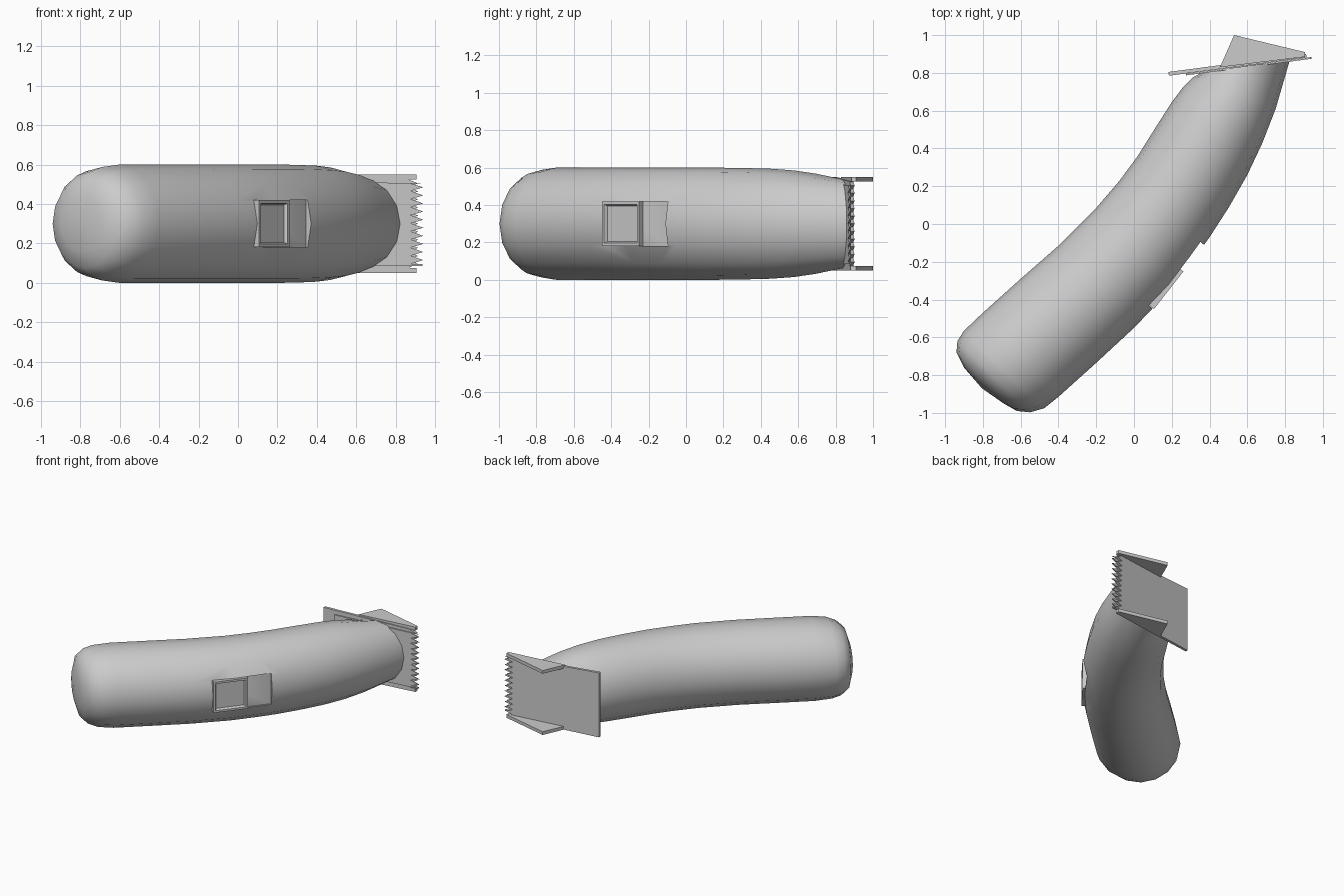
import bpy, bmesh, math
from mathutils import Vector

if "Cube" in bpy.data.objects:
    bpy.data.objects.remove(bpy.data.objects["Cube"])

ZC = 0.30


def finish(name, bm, smooth=False):
    bmesh.ops.recalc_face_normals(bm, faces=bm.faces[:])
    me = bpy.data.meshes.new(name)
    bm.to_mesh(me)
    bm.free()
    ob = bpy.data.objects.new(name, me)
    bpy.context.collection.objects.link(ob)
    if smooth:
        smooth_shade(ob)
    return ob


def smooth_shade(ob):
    bpy.ops.object.select_all(action='DESELECT')
    ob.select_set(True)
    bpy.context.view_layer.objects.active = ob
    bpy.ops.object.shade_smooth_by_angle(angle=math.radians(35))


def prism(name, pts, offset):
    """Extrude a 3D polygon along an offset vector."""
    bm = bmesh.new()
    face = bm.faces.new([bm.verts.new(p) for p in pts])
    new = bmesh.ops.extrude_face_region(bm, geom=[face])['geom']
    bmesh.ops.translate(bm, vec=offset, verts=[v for v in new if isinstance(v, bmesh.types.BMVert)])
    return finish(name, bm)


# Handle: elliptical sections given by left point, right point and half height
sections = [
    (-.90, -.76, -.69, -.95, .14), (-.94, -.68, -.62, -.99, .225),
    (-.935, -.62, -.55, -.997, .265), (-.90, -.565, -.475, -.975, .288),
    (-.80, -.47, -.40, -.915, .30), (-.60, -.29, -.20, -.735, .30),
    (-.40, -.115, .0, -.55, .30), (-.20, .085, .20, -.34, .30),
    (-.08, .225, .31, -.195, .30), (.02, .36, .40, -.07, .30),
    (.12, .52, .50, .085, .298), (.20, .645, .60, .26, .294),
    (.26, .725, .68, .43, .285), (.31, .775, .75, .61, .268),
    (.365, .805, .825, .868, .238)]
N = 16
bm = bmesh.new()
rings = []
for lx, ly, rx, ry, h in sections:
    c = Vector(((lx + rx) / 2, (ly + ry) / 2, ZC))
    half = Vector(((rx - lx) / 2, (ry - ly) / 2, 0))
    rings.append([bm.verts.new(c + half * math.cos(a) + Vector((0, 0, h * math.sin(a))))
                  for a in (2 * math.pi * i / N for i in range(N))])
for a, b in zip(rings, rings[1:]):
    for i in range(N):
        j = (i + 1) % N
        bm.faces.new((a[i], a[j], b[j], b[i]))
tip = bm.verts.new((-.805, -.87, ZC))
for i in range(N):
    bm.faces.new((tip, rings[0][(i + 1) % N], rings[0][i]))
bm.faces.new(rings[-1])
handle = finish("handle", bm)

# Switch frame of reference: s along the handle, n outwards
S = Vector((.616, .788, 0))
O = Vector((.788, -.616, 0))
SWITCH = Vector((.235, -.277, ZC))


def switch_box(name, s0, s1, n0, n1, hz):
    pts = [SWITCH + S * s + O * n0 + Vector((0, 0, z))
           for s, z in ((s0, -hz), (s1, -hz), (s1, hz), (s0, hz))]
    return prism(name, pts, O * (n1 - n0))


# Sunken switch slot cut into the handle
cutter = switch_box("slot_cutter", -.218, .215, -.028, .12, .12)
cutter.hide_render = True
mod = handle.modifiers.new("slot", 'BOOLEAN')
mod.operation = 'DIFFERENCE'
mod.solver = 'EXACT'
mod.object = cutter
bpy.context.view_layer.objects.active = handle
bpy.ops.object.modifier_apply(modifier=mod.name)
bpy.data.objects.remove(cutter)
smooth_shade(handle)

# Sliding switch with a sunken finger pad
button = switch_box("switch_button", -.216, .037, -.04, .005, .119)
bm = bmesh.new()
bm.from_mesh(button.data)
face = max(bm.faces, key=lambda f: f.calc_center_median().dot(O))
bmesh.ops.inset_region(bm, faces=[face], thickness=.022)
bmesh.ops.inset_region(bm, faces=[face], thickness=.012, depth=-.018)
bm.to_mesh(button.data)
bm.free()

# Blade plane: e along the plate, m across its thickness
E = Vector((.9914, .131, 0))
M = Vector((-.131, .9914, 0))
P0 = Vector((.185, .785, ZC))


def toothed_plate(name, start, shoulder, valley, peak, half, tooth_half, count, m0, m1):
    """Flat plate with a row of pointed teeth along one edge."""
    outline = [(start, half), (start, -half), (shoulder, -half), (shoulder, -tooth_half)]
    pitch = 2 * tooth_half / count
    for i in range(count):
        z = -tooth_half + i * pitch
        outline += [(valley, z + pitch * .05), (peak, z + pitch * .5)]
    outline += [(valley, tooth_half - .001), (shoulder, tooth_half)]
    pts = [P0 + E * e + M * m0 + Vector((0, 0, z)) for e, z in outline]
    return prism(name, pts, M * (m1 - m0))


toothed_plate("comb_plate", 0, .726, .685, .735, .25, .225, 11, 0, .02)
toothed_plate("cutting_blade", .09, .755, .695, .76, .215, .205, 10, -.010, -.001)

# Side guards on both edges of the plate
for name, z in (("upper_guard", .525), ("lower_guard", .05)):
    prism(name, [(x, y, z) for x, y in ((.455, .83), (.53, 1.0), (.905, .91), (.905, .885))],
          Vector((0, 0, .025)))
